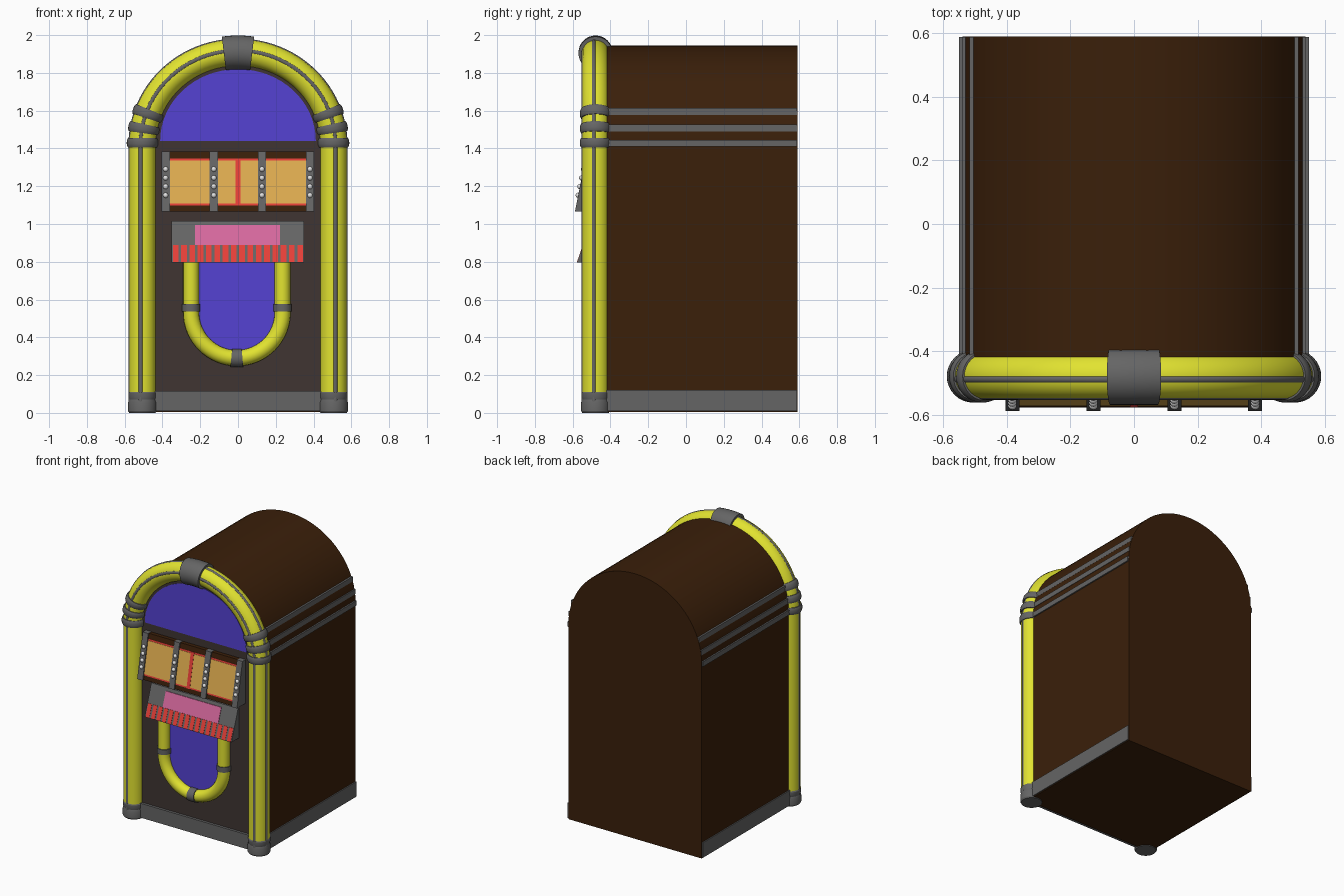
import bpy, bmesh, math
from mathutils import Vector

cube = bpy.data.objects.get("Cube")
if cube:
    bpy.data.objects.remove(cube)


def material(name, r, g, b):
    m = bpy.data.materials.new(name)
    m.use_nodes = True
    m.diffuse_color = (r, g, b, 1)
    m.node_tree.nodes["Principled BSDF"].inputs["Base Color"].default_value = (r, g, b, 1)
    return m


YELLOW = material("yellow", 0.76, 0.77, 0.03)
GREY = material("metal grey", 0.13, 0.13, 0.13)
BROWN = material("wood brown", 0.043, 0.014, 0.003)
DARK = material("dark panel", 0.05, 0.036, 0.032)
BLUE = material("blue", 0.09, 0.055, 0.65)
TAN = material("tan", 0.75, 0.42, 0.08)
RED = material("red", 0.8, 0.05, 0.04)
PINK = material("pink", 0.68, 0.14, 0.34)
SILVER = material("silver", 0.75, 0.75, 0.75)

parts = []


def finish(name, bm, mat):
    bmesh.ops.recalc_face_normals(bm, faces=bm.faces)
    me = bpy.data.meshes.new(name)
    bm.to_mesh(me)
    bm.free()
    me.materials.append(mat)
    ob = bpy.data.objects.new(name, me)
    bpy.context.collection.objects.link(ob)
    parts.append(ob)
    return ob


def loft(name, rings, mat):
    """Skin a list of closed rings and cap both ends."""
    bm = bmesh.new()
    vs = [[bm.verts.new(p) for p in ring] for ring in rings]
    n = len(vs[0])
    for a, b in zip(vs, vs[1:]):
        for i in range(n):
            j = (i + 1) % n
            bm.faces.new((a[i], a[j], b[j], b[i]))
    bm.faces.new(vs[0])
    bm.faces.new(vs[-1])
    return finish(name, bm, mat)


def plate(name, pts, y0, y1, mat):
    """Outline in x and z, given depth along y."""
    return loft(name, [[(x, y, z) for x, z in pts] for y in (y0, y1)], mat)


def box(name, x0, x1, y0, y1, z0, z1, mat):
    return plate(name, [(x0, z0), (x1, z0), (x1, z1), (x0, z1)], y0, y1, mat)


def sweep(name, path, y, radii, mat, out=0.0, segs=20):
    """Round section along a path in the xz plane, shifted sideways by out."""
    if not isinstance(radii, (list, tuple)):
        radii = [radii] * len(path)
    rings = []
    for i, (x, z) in enumerate(path):
        a, b = path[max(i - 1, 0)], path[min(i + 1, len(path) - 1)]
        t = Vector((b[0] - a[0], b[1] - a[1])).normalized()
        ring = []
        for k in range(segs):
            ang = math.tau * k / segs
            d = out + radii[i] * math.cos(ang)
            ring.append((x - t.y * d, y + radii[i] * math.sin(ang), z + t.x * d))
        rings.append(ring)
    return loft(name, rings, mat)


def arc(a, b, z0, start=180, end=0, n=32, x0=0.0):
    """Points on an ellipse between two angles in degrees."""
    angs = [math.radians(start + (end - start) * i / n) for i in range(n + 1)]
    return [(x0 + a * math.cos(t), z0 + b * math.sin(t)) for t in angs]


# Cabinet and front panel
FRONT, HALF = -0.48, 0.54
body = arc(HALF, 0.515, 1.43, n=40)
plate("cabinet", [(-HALF, 0.004)] + body + [(HALF, 0.004)], FRONT, 0.59, BROWN)
plate("front_panel", [(-0.5, 0.02)] + arc(0.5, 0.48, 1.42) + [(0.5, 0.02)], FRONT - 0.006, FRONT, DARK)
plate("arch_window", arc(0.412, 0.38, 1.44), FRONT - 0.01, FRONT, BLUE)

# Base boards and side rails
box("front_base_board", -0.45, 0.45, -0.505, FRONT, 0.01, 0.115, GREY)
for s, side in ((1, "left"), (-1, "right")):
    box(side + "_base_board", s * 0.5, s * 0.548, -0.44, 0.588, 0.01, 0.12, GREY)
    for i, (z, w) in enumerate(((1.428, 0.55), (1.508, 0.539), (1.595, 0.518))):
        box(f"{side}_rail_{i + 1}", s * 0.44, s * w, -0.44, 0.588, z - 0.018, z + 0.018, GREY)

# Big arched tube with its trim lines
TUBE_Y, TUBE_X, ARCH_Z, ARCH_H = -0.479, 0.506, 1.42, 0.488
arch = [(-TUBE_X, 0.05)] + arc(TUBE_X, ARCH_H, ARCH_Z, n=48) + [(TUBE_X, 0.05)]
sweep("arch_tube", arch, TUBE_Y, 0.071, YELLOW, segs=32)
sweep("front_trim_line", arch, TUBE_Y - 0.061, 0.013, GREY, out=0.009, segs=16)
sweep("outer_trim_line", arch, TUBE_Y - 0.009, 0.013, GREY, out=0.061, segs=16)

# Tube bands, top clasp and feet
band_r = [0.077, 0.082, 0.083, 0.083, 0.082, 0.077]
for s, side in ((1, "left"), (-1, "right")):
    band = [(s * TUBE_X, 1.405 + 0.01 * i) for i in range(6)]
    sweep(side + "_band_1", band, TUBE_Y, band_r, GREY, segs=32)
    for i, deg in enumerate((10, 19.5)):
        path = [(s * x, z) for x, z in arc(TUBE_X, ARCH_H, ARCH_Z, deg - 2.8, deg + 2.8, 5)]
        sweep(f"{side}_band_{i + 2}", path, TUBE_Y, band_r, GREY, segs=32)
    foot = [(s * TUBE_X, z) for z in (0, 0.01, 0.055, 0.07, 0.085, 0.105, 0.113)]
    sweep(side + "_foot", foot, TUBE_Y, [0.07, 0.076, 0.076, 0.071, 0.075, 0.075, 0.07], GREY, segs=32)
clasp = arc(TUBE_X, ARCH_H, ARCH_Z, 98.5, 81.5, 6)
sweep("top_clasp", clasp, TUBE_Y, 0.09, GREY, segs=32)

# Small U-shaped tube around the lower window
U_X, U_R, U_Z, U_Y = -0.006, 0.242, 0.532, -0.5
u_arc = arc(U_R, U_R, U_Z, 180, 360, 32, U_X)
u_path = [(U_X - U_R, 0.83)] + u_arc + [(U_X + U_R, 0.83)]
plate("lower_window", u_path, FRONT - 0.01, FRONT, BLUE)
sweep("u_tube", u_path, U_Y, 0.042, YELLOW)
for s, side in ((1, "left"), (-1, "right")):
    x = U_X + s * U_R
    sweep(side + "_u_clip", [(x, 0.538), (x, 0.576)], U_Y, 0.048, GREY)
sweep("bottom_u_clip", arc(U_R, U_R, U_Z, 263, 277, 4, U_X), U_Y, 0.048, GREY)


def wedge(y_low, z_low, slope):
    """Make a builder for slabs on a sloping front face."""
    def slab(name, x0, x1, z0, z1, lift, mat):
        face = [y_low + slope * (z - z_low) - lift for z in (z0, z1)]
        outline = [(face[0], z0), (face[1], z1), (FRONT, z1), (FRONT, z0)]
        return loft(name, [[(x, y, z) for y, z in outline] for x in (x0, x1)], mat)
    return slab


# Title display with posts and studs
display = wedge(-0.578, 1.065, 0.2)
display("display_back", -0.385, 0.385, 1.067, 1.383, 0, BROWN)
display("display_red_border", -0.36, 0.36, 1.098, 1.347, 0.002, RED)
display("display_cards", -0.36, 0.36, 1.108, 1.336, 0.004, TAN)
display("display_centre_bar", -0.013, 0.013, 1.098, 1.347, 0.006, RED)
for i, x in enumerate((-0.383, -0.128, 0.127, 0.381)):
    display(f"display_post_{i + 1}", x - 0.022, x + 0.022, 1.065, 1.385, 0.01, GREY)
    for k in range(4):
        z = 1.152 + 0.046 * k
        stud = bmesh.new()
        bmesh.ops.create_uvsphere(stud, u_segments=12, v_segments=8, radius=0.014)
        bmesh.ops.translate(stud, verts=stud.verts, vec=(x, -0.588 + 0.2 * (z - 1.065), z))
        finish(f"stud_{i + 1}_{k + 1}", stud, SILVER)

# Selector panel with a row of keys
selector = wedge(-0.576, 0.797, 0.35)
selector("selector_body", -0.353, 0.35, 0.797, 1.017, 0, GREY)
selector("selector_label", -0.228, 0.222, 0.89, 0.995, 0.004, PINK)
step = 0.703 / 16
for i in range(16):
    x = -0.353 + step * i
    selector(f"key_{i + 1}", x + 0.008, x + step - 0.006, 0.799, 0.888, 0.002, RED)

# Smooth round parts, keep edges sharp
bpy.ops.object.select_all(action='DESELECT')
for ob in parts:
    ob.select_set(True)
bpy.context.view_layer.objects.active = parts[0]
bpy.ops.object.shade_smooth_by_angle()
